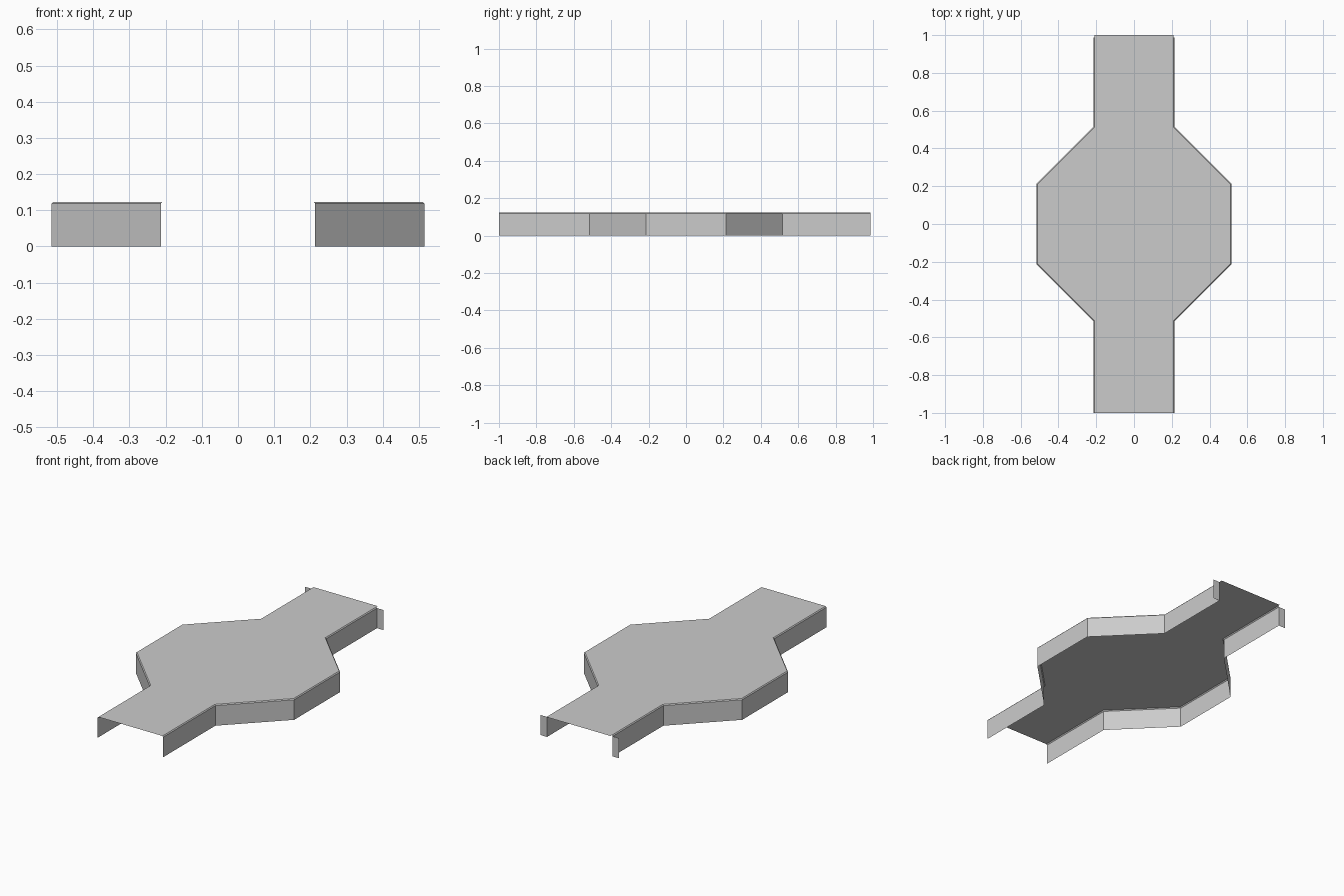
import bpy

if "Cube" in bpy.data.objects:
    bpy.data.objects.remove(bpy.data.objects["Cube"])

A, N = 0.515, 0.2135          # octagon apothem, neck half width
H, HW = 0.1235, 0.118         # full height, wall height below the chamfer
D, K = 0.005, 0.0021          # chamfer inset and its shift along the corner
BACK = 0.987                  # where the walls stop and the tabs turn out


def make(name, verts, faces, mirror=True):
    me = bpy.data.meshes.new(name)
    me.from_pydata(verts, [], faces)
    ob = bpy.data.objects.new(name, me)
    bpy.context.collection.objects.link(ob)
    if mirror:
        m = ob.modifiers.new("mirror", 'MIRROR')
        m.use_mirror_merge = False
    return ob


# right side outline, front to back, and its inset copy
outer = [(N, -1), (N, -A), (A, -N), (A, N), (N, A), (N, BACK)]
inner = [(x - D, y if abs(y) > 0.9 else y - K * (1 if y > 0 else -1))
         for x, y in outer]

# side walls with a small chamfer along the top
n = len(outer)
verts = ([(x, y, 0) for x, y in outer] + [(x, y, HW) for x, y in outer]
         + [(x, y, H) for x, y in inner])
faces = [(r * n + i, r * n + i + 1, (r + 1) * n + i + 1, (r + 1) * n + i)
         for r in range(2) for i in range(n - 1)]
make("side_wall", verts, faces)

# flat top plate, open at both ends, reaching just past the walls at the back
right = inner[:-1] + [(N - D, 1)]
outline = right + [(-x, y) for x, y in reversed(right)]
make("top_plate", [(x, y, H) for x, y in outline],
     [tuple(range(len(outline)))], mirror=False)

# outward tabs at the back end
make("end_tab",
     [(N, BACK, 0), (N + 0.043, BACK, 0), (N + 0.043, BACK, HW), (N, BACK, HW)],
     [(3, 2, 1, 0)])
